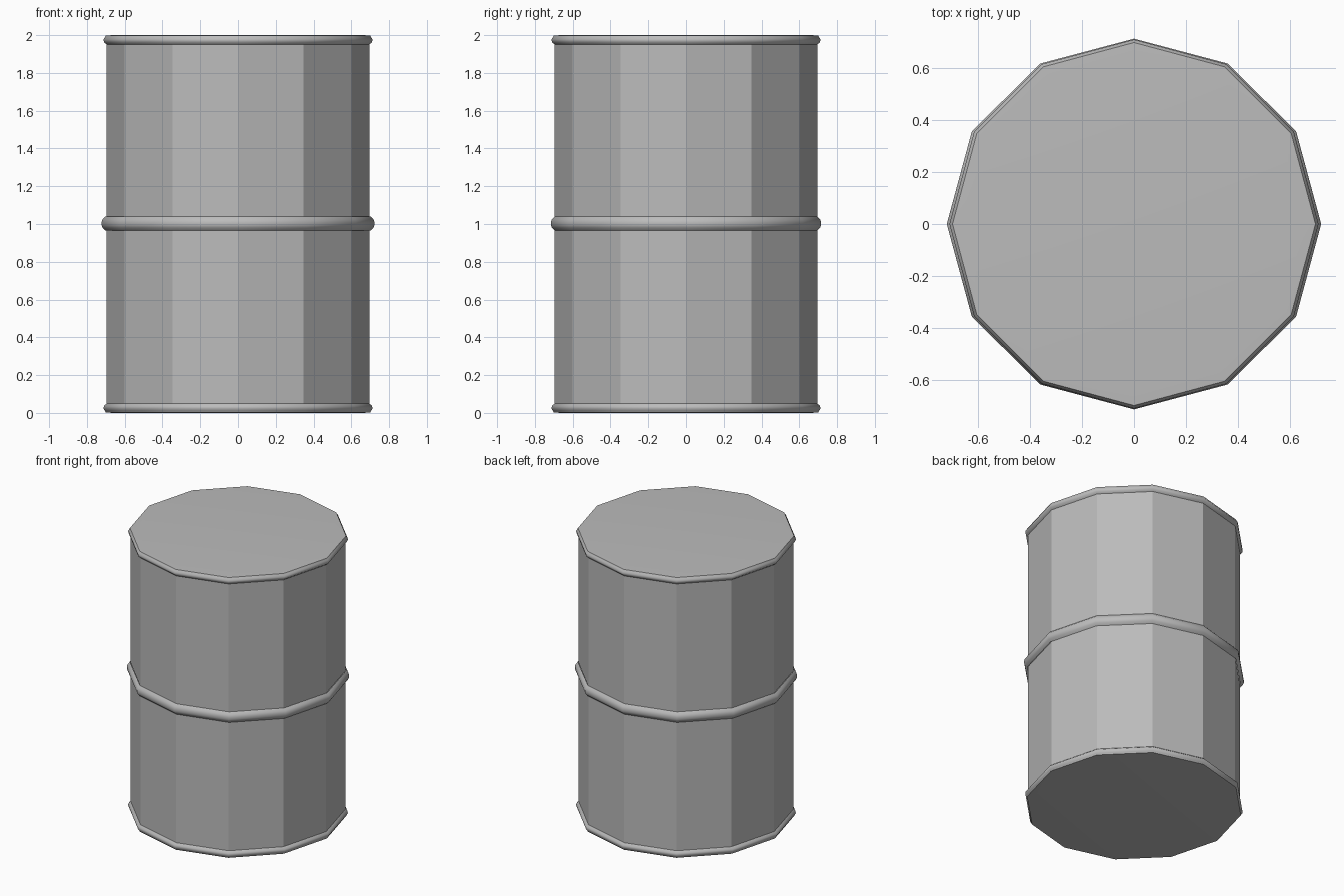
import bpy, bmesh
from math import sin, cos, pi, radians

SIDES = 12

cube = bpy.data.objects.get("Cube")
if cube:
    bpy.data.objects.remove(cube, do_unlink=True)

steel = bpy.data.materials.new("grey steel")
steel.use_nodes = True
GREY = (0.5, 0.5, 0.5, 1)
steel.diffuse_color = GREY
steel.node_tree.nodes["Principled BSDF"].inputs["Base Color"].default_value = GREY


def lathe(name, profile, smooth_angle, caps=(), x_scale=1.0):
    """Turn (radius, height) points around z; caps lists profile ends to close."""
    bm = bmesh.new()
    rings = []
    for r, z in profile:
        rings.append([bm.verts.new((r * x_scale * cos(2 * pi * i / SIDES),
                                    r * sin(2 * pi * i / SIDES), z))
                      for i in range(SIDES)])
    for low, high in zip(rings, rings[1:]):
        for i in range(SIDES):
            j = (i + 1) % SIDES
            bm.faces.new((low[i], low[j], high[j], high[i]))
    if "bottom" in caps:
        bm.faces.new(rings[0][::-1])
    if "top" in caps:
        bm.faces.new(rings[-1])
    mesh = bpy.data.meshes.new(name)
    bm.to_mesh(mesh)
    bm.free()
    mesh.materials.append(steel)
    obj = bpy.data.objects.new(name, mesh)
    bpy.context.collection.objects.link(obj)
    bpy.ops.object.select_all(action="DESELECT")
    obj.select_set(True)
    bpy.context.view_layer.objects.active = obj
    bpy.ops.object.shade_smooth_by_angle(angle=radians(smooth_angle))
    return obj


# Faceted wall, split by the rolled hoop
lathe("lower_wall", [(0.695, 0.04), (0.695, 0.97)], 20)
lathe("upper_wall", [(0.695, 1.035), (0.695, 1.96)], 20)

# Rounded hoop round the middle
lathe("middle_hoop", [(0.695, 0.965), (0.71, 0.98), (0.715, 0.993), (0.715, 1.01),
                      (0.71, 1.025), (0.695, 1.04)], 80, x_scale=1.01)

# Lid and base, each with a rolled rim
lathe("lid", [(0.695, 1.95), (0.71, 1.963), (0.712, 1.978), (0.705, 1.988),
              (0.7, 1.998), (0.66, 2.0)], 50, caps=("top",))
lathe("base", [(0.66, 0.0), (0.7, 0.002), (0.705, 0.012), (0.712, 0.022),
               (0.71, 0.037), (0.695, 0.05)], 50, caps=("bottom",))
